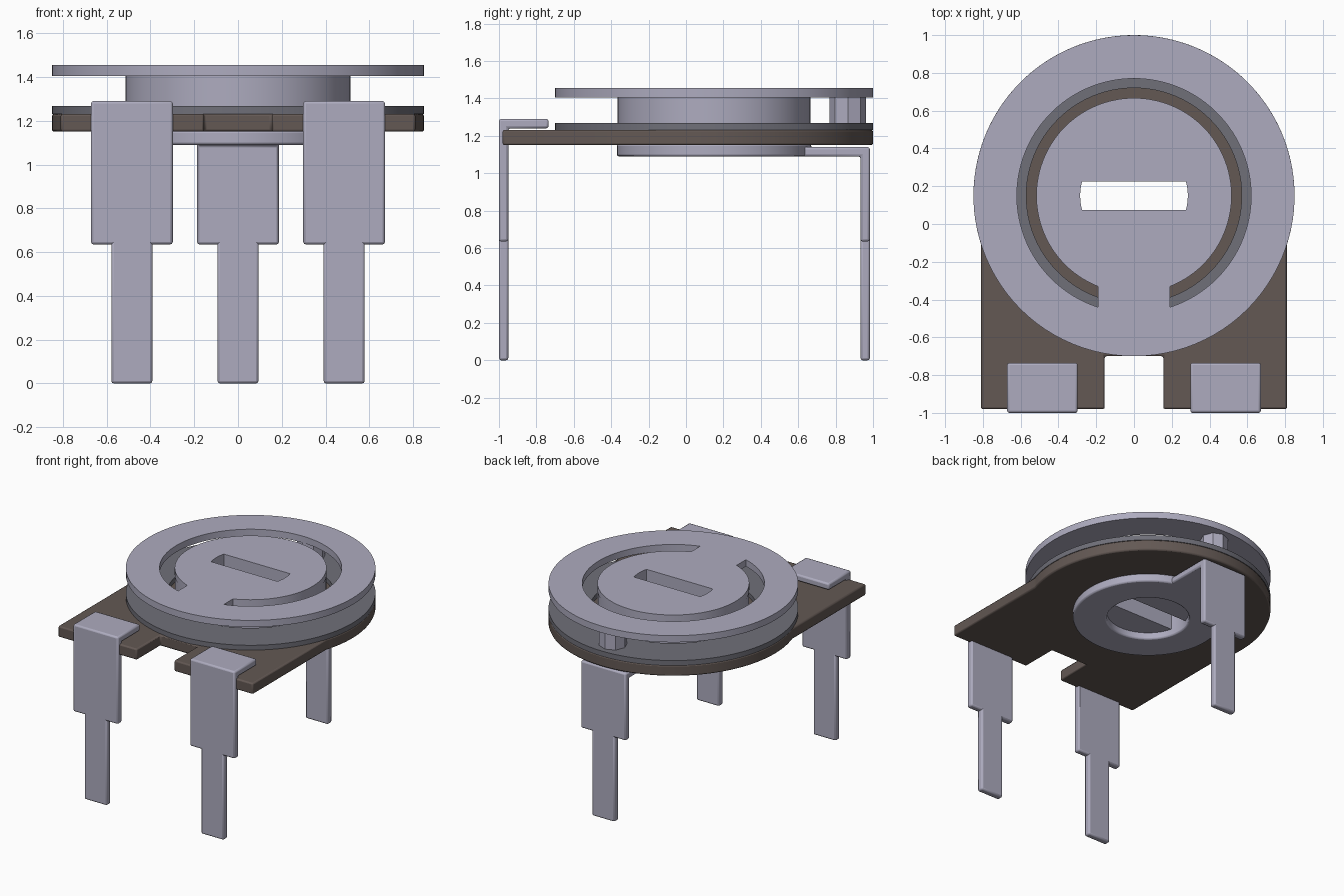
import bpy, bmesh
from math import sin, cos, pi, asin

cube = bpy.data.objects.get("Cube")
if cube:
    bpy.data.objects.remove(cube, do_unlink=True)


def material(name, rgb):
    m = bpy.data.materials.new(name)
    m.use_nodes = True
    m.diffuse_color = (*rgb, 1)
    node = next(n for n in m.node_tree.nodes if n.type == 'BSDF_PRINCIPLED')
    node.inputs["Base Color"].default_value = (*rgb, 1)
    return m


METAL = material("lilac_grey_metal", (0.42, 0.41, 0.52))
BROWN = material("brown_board", (0.125, 0.098, 0.088))
TRACK = material("dark_grey_track", (0.16, 0.16, 0.19))

CY = 0.15          # y of the rotor axis
R = 0.85           # radius of the large discs


def arc(r, a0=0, a1=2 * pi, n=96, closed=False, cy=CY):
    """Points on an arc; closed=True leaves out the repeated last point."""
    steps = n if closed else n + 1
    return [(r * cos(a0 + (a1 - a0) * i / n), cy + r * sin(a0 + (a1 - a0) * i / n))
            for i in range(steps)]


def circle(r, n=96, cy=CY):
    return arc(r, n=n, closed=True, cy=cy)


def prism(name, loops, lo, hi, mat, axis='z', bevel=0):
    """Extrude an outline (first loop) with holes (other loops) along an axis."""
    bm = bmesh.new()
    edges = []
    for loop in loops:
        vs = [bm.verts.new((u, v, lo) if axis == 'z' else (lo, u, v)) for u, v in loop]
        if len(loops) == 1:
            bm.faces.new(vs)
        else:
            edges += [bm.edges.new((vs[i - 1], vs[i])) for i in range(len(vs))]
    if edges:
        bmesh.ops.triangle_fill(bm, use_beauty=True, use_dissolve=False, edges=edges)
    out = bmesh.ops.extrude_face_region(bm, geom=bm.faces[:])
    move = (0, 0, hi - lo) if axis == 'z' else (hi - lo, 0, 0)
    bmesh.ops.translate(bm, vec=move,
                        verts=[g for g in out["geom"] if isinstance(g, bmesh.types.BMVert)])
    bmesh.ops.recalc_face_normals(bm, faces=bm.faces[:])
    mesh = bpy.data.meshes.new(name)
    bm.to_mesh(mesh)
    bm.free()
    mesh.materials.append(mat)
    ob = bpy.data.objects.new(name, mesh)
    bpy.context.collection.objects.link(ob)
    bpy.ops.object.select_all(action='DESELECT')
    ob.select_set(True)
    bpy.context.view_layer.objects.active = ob
    bpy.ops.object.shade_smooth_by_angle(angle=pi / 6)
    if bevel:
        mod = ob.modifiers.new("rounded_edges", 'BEVEL')
        mod.width, mod.segments = bevel, 2
        mod.limit_method, mod.angle_limit = 'ANGLE', pi / 5
        mod.use_clamp_overlap = False
    return ob


def rect(u0, u1, v0, v1):
    return [(u0, v0), (u1, v0), (u1, v1), (u0, v1)]


# Board: round at the back, two square lugs at the front, hole for the hub
a = asin(0.258 / R)
outline = arc(R, -a, pi + a) + [(-0.81, -0.98), (-0.155, -0.98), (-0.155, -0.7),
                                (0.155, -0.7), (0.155, -0.98), (0.81, -0.98)]
prism("board", [outline, circle(0.5)], 1.15, 1.232, BROWN, bevel=0.01)

# Resistive track lying on the board
prism("track", [circle(R), circle(0.57)], 1.23, 1.268, TRACK)

# Screwdriver slot with rounded ends, shared by the hub and the top plate
s = asin(0.075 / 0.285)
slot = arc(0.285, -s, s, 8) + arc(0.285, pi - s, pi + s, 8)
prism("rotor_hub", [circle(0.515), slot], 1.14, 1.406, METAL)

# Top plate with a C-shaped opening that leaves a bridge at the front
inner, outer = asin(0.19 / 0.517), asin(0.19 / 0.62)
opening = (arc(0.62, -pi / 2 + outer, 1.5 * pi - outer) +
           arc(0.517, 1.5 * pi - inner, -pi / 2 + inner))
prism("top_plate", [circle(R), opening, slot], 1.405, 1.455, METAL)

# Wiper post between track and plate
prism("wiper_post", [circle(0.097, 8, cy=0.865)], 1.26, 1.41, METAL)

# Collar under the board
prism("lower_collar", [circle(0.52), circle(0.285)], 1.09, 1.155, METAL, bevel=0.01)


def terminal(name, x, y_out, y_in, y_tab, top):
    """Bent clip with a narrower pin below it."""
    bend = [(y_out, 0.635), (y_in, 0.635), (y_in, top - 0.05),
            (y_tab, top - 0.05), (y_tab, top), (y_out, top)]
    prism(name + "_clip", [bend], x - 0.187, x + 0.187, METAL, 'x', 0.012)
    prism(name + "_pin", [rect(y_out, y_in, 0, 0.66)], x - 0.094, x + 0.094,
          METAL, 'x', 0.012)


terminal("front_left_terminal", 0.485, -1.0, -0.95, -0.735, 1.29)
terminal("front_right_terminal", -0.485, -1.0, -0.95, -0.735, 1.29)
terminal("back_terminal", 0, 0.983, 0.933, 0.6, 1.14)
